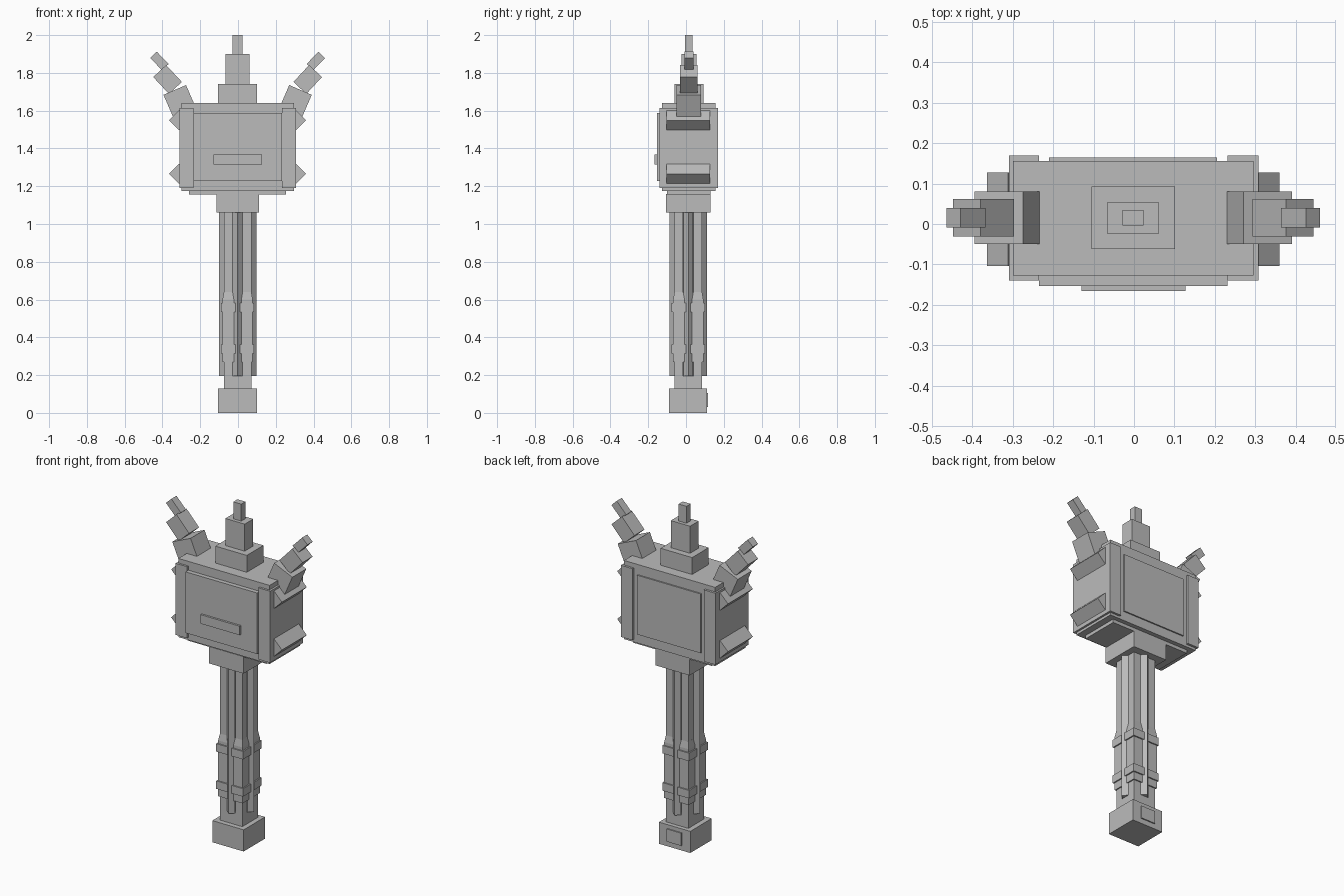
import bpy, bmesh, math
from mathutils import Matrix, Vector

if "Cube" in bpy.data.objects:
    bpy.data.objects.remove(bpy.data.objects["Cube"], do_unlink=True)

GREY = (0.5, 0.5, 0.5, 1.0)
mat = bpy.data.materials.new("plain grey")
mat.use_nodes = True
mat.diffuse_color = GREY
mat.node_tree.nodes["Principled BSDF"].inputs["Base Color"].default_value = GREY

CX, CY = -0.002, 0.012  # axis of the shaft


def block(name, center, size, tilt=0.0, turn=0.0, taper=None):
    """Box with a tilt about y and a turn about z; taper scales its top face."""
    bm = bmesh.new()
    bmesh.ops.create_cube(bm, size=1)
    for v in bm.verts:
        if taper and v.co.z > 0:
            v.co.x *= taper
            v.co.y *= taper
    m = (Matrix.Translation(Vector(center)) @ Matrix.Rotation(tilt, 4, 'Y')
         @ Matrix.Rotation(turn, 4, 'Z') @ Matrix.Diagonal((*size, 1)))
    bm.transform(m)
    mesh = bpy.data.meshes.new(name)
    bm.to_mesh(mesh)
    bm.free()
    mesh.materials.append(mat)
    obj = bpy.data.objects.new(name, mesh)
    bpy.context.collection.objects.link(obj)
    return obj


def span(name, x, y, z):
    """Box given by its ranges on the three axes."""
    r = (x, y, z)
    return block(name, [(a + b) / 2 for a, b in r], [b - a for a, b in r])


# Pommel and its back plate
span("pommel", (-0.105, 0.10), (-0.09, 0.11), (0, 0.128))
span("pommel_plate", (-0.05, 0.045), (0.10, 0.117), (0.03, 0.105))
span("shaft_foot", (-0.075, 0.071), (-0.061, 0.085), (0.12, 0.195))

# Shaft core
block("shaft_core", (CX, CY, 0.6), (0.10, 0.10, 0.95))

# Corner posts with thicker grips and binding bands
for sx in (-1, 1):
    for sy in (-1, 1):
        side = ("front" if sy < 0 else "back") + ("_left" if sx > 0 else "_right")
        px, py = CX + sx * 0.05, CY + sy * 0.05
        block("post_" + side, (px, py, 0.63), (0.046, 0.046, 0.87))
        block("grip_" + side, (px, py, 0.435), (0.06, 0.06, 0.33))
        block("grip_taper_" + side, (px, py, 0.62), (0.06, 0.06, 0.04), taper=0.77)
        for level, z in (("lower", 0.338), ("upper", 0.558)):
            block(f"band_{level}_{side}", (px, py, z), (0.075, 0.075, 0.047))

# Ridges set edge-on in the middle of each shaft side
for name, dx, dy in (("left", 1, 0), ("right", -1, 0), ("front", 0, -1), ("back", 0, 1)):
    block("ridge_" + name, (CX + dx * 0.073, CY + dy * 0.073, 0.63),
          (0.037, 0.037, 0.87), turn=math.pi / 4)

# Collar and stepped underside of the head
span("collar", (-0.115, 0.11), (-0.105, 0.13), (1.06, 1.16))
span("head_underplate", (-0.26, 0.255), (-0.10, 0.13), (1.155, 1.18))

# Head with end slabs and raised panels
span("head_core", (-0.30, 0.296), (-0.128, 0.156), (1.175, 1.64))
span("head_end_right", (-0.31, -0.235), (-0.14, 0.169), (1.19, 1.613))
span("head_end_left", (0.232, 0.308), (-0.14, 0.169), (1.19, 1.613))
span("front_panel", (-0.235, 0.232), (-0.154, -0.12), (1.227, 1.588))
span("front_bar", (-0.13, 0.127), (-0.166, -0.15), (1.315, 1.368))
span("back_panel", (-0.21, 0.205), (0.15, 0.164), (1.23, 1.58))

# Side wedges and three-step horns on both sides
HORN = (("base", 0.307, 1.65, 0.13, 0.13, 23.5),
        ("middle", 0.371, 1.765, 0.093, 0.122, 43),
        ("tip", 0.414, 1.863, 0.048, 0.09, 44))
for s, side in ((1, "left"), (-1, "right")):
    for level, z in (("lower", 1.266), ("upper", 1.549)):
        block(f"wedge_{level}_{side}", (CX + s * 0.31, CY, z),
              (0.074, 0.232, 0.074), tilt=math.pi / 4)
    for part, x, z, w, length, angle in HORN:
        block(f"horn_{part}_{side}", (CX + s * x, 0.015, z),
              (w, w, length), tilt=s * math.radians(angle))

# Stepped spire on top
span("spire_base", (-0.105, 0.101), (-0.062, 0.093), (1.62, 1.74))
span("spire_middle", (-0.065, 0.061), (-0.025, 0.055), (1.73, 1.90))
span("spire_tip", (-0.028, 0.024), (-0.004, 0.035), (1.89, 2.0))
